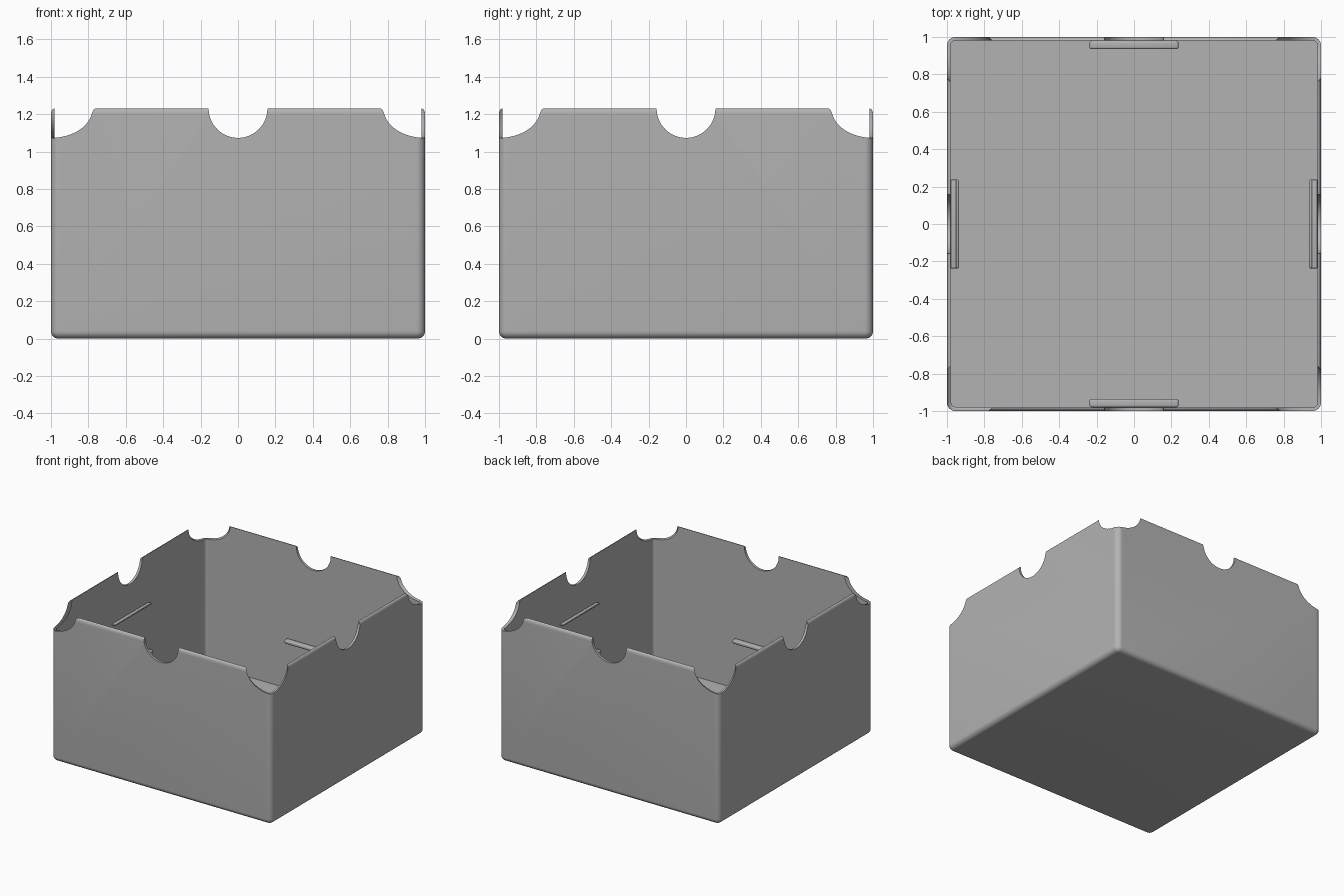
import bpy, bmesh
from math import sin, cos, pi, radians
from mathutils import Matrix, Vector

cube = bpy.data.objects.get("Cube")
if cube:
    bpy.data.objects.remove(cube, do_unlink=True)

HEIGHT = 1.23
WALL = 0.02
FLOOR = 0.04
EDGE = 0.04
NOTCH = 0.157

grey = bpy.data.materials.new("plain_grey")
grey.use_nodes = True
grey.diffuse_color = (0.45, 0.45, 0.45, 1)
grey.node_tree.nodes["Principled BSDF"].inputs["Base Color"].default_value = grey.diffuse_color


def make_object(name, bm):
    bmesh.ops.recalc_face_normals(bm, faces=bm.faces)
    mesh = bpy.data.meshes.new(name)
    bm.to_mesh(mesh)
    bm.free()
    mesh.materials.append(grey)
    obj = bpy.data.objects.new(name, mesh)
    bpy.context.collection.objects.link(obj)
    return obj


def activate(obj):
    bpy.ops.object.select_all(action="DESELECT")
    obj.select_set(True)
    bpy.context.view_layer.objects.active = obj


def rounded_square(bm, half, radius, z, steps=8):
    ring = []
    for corner in range(4):
        start = corner * pi / 2
        turn = Matrix.Rotation(start, 3, "Z")
        centre = turn @ Vector((half - radius, half - radius, z))
        for i in range(steps + 1):
            a = start + i / steps * pi / 2
            ring.append(bm.verts.new(centre + Vector((cos(a), sin(a), 0)) * radius))
    return ring


# Tray shell: one profile of (inset, corner radius, height) from base to inner floor
profile = []
for i in range(9):
    a = i / 8 * pi / 2
    inset = EDGE * (1 - sin(a))
    profile.append((inset, EDGE + 0.005 - inset, EDGE * (1 - cos(a))))
for i in range(7):
    a = i / 6 * pi / 2
    inset = WALL * 0.9 * (1 - cos(a))
    profile.append((inset, EDGE + 0.005 - inset, HEIGHT - 0.03 * (1 - sin(a))))
profile += [(WALL, EDGE - WALL + 0.005, HEIGHT), (WALL, EDGE - WALL + 0.005, FLOOR)]

bm = bmesh.new()
rings = [rounded_square(bm, 1 - inset, r, z) for inset, r, z in profile]
for low, high in zip(rings, rings[1:]):
    for i in range(len(low)):
        j = (i + 1) % len(low)
        bm.faces.new((low[i], low[j], high[j], high[i]))
bm.faces.new(rings[0])
bm.faces.new(rings[-1])
tray = make_object("tray_shell", bm)

# Finger notches: four cylinders cross the rim through the sides and corners
for i in range(4):
    bm = bmesh.new()
    bmesh.ops.create_cone(bm, cap_ends=True, segments=64, radius1=NOTCH, radius2=NOTCH, depth=4,
                          matrix=Matrix.Translation((0, 0, HEIGHT))
                          @ Matrix.Rotation(i * pi / 4, 4, "Z") @ Matrix.Rotation(pi / 2, 4, "X"))
    cutter = make_object("notch_cutter", bm)
    cutter.hide_render = True
    cut = tray.modifiers.new("notch", "BOOLEAN")
    cut.operation = "DIFFERENCE"
    cut.solver = "EXACT"
    cut.object = cutter
    activate(tray)
    bpy.ops.object.modifier_apply(modifier=cut.name)
    bpy.data.objects.remove(cutter, do_unlink=True)
activate(tray)
bpy.ops.object.shade_smooth_by_angle(angle=radians(30))


# Support ribs on the inner walls
def rib(name, side, z, depth, thickness):
    bm = bmesh.new()
    size = Matrix.Diagonal((0.475, depth + 0.01, thickness, 1))
    bmesh.ops.create_cube(bm, size=1, matrix=Matrix.Translation((0, -0.985 + depth / 2 + 0.01, z)) @ size)
    bmesh.ops.bevel(bm, geom=bm.edges[:], offset=thickness * 0.35, segments=3, profile=0.5, affect="EDGES")
    bmesh.ops.rotate(bm, verts=bm.verts, matrix=Matrix.Rotation(side * pi / 2, 3, "Z"))
    activate(make_object(name, bm))
    bpy.ops.object.shade_smooth_by_angle(angle=radians(30))


for side, label in enumerate(("front", "left", "back", "right")):
    rib(label + "_rib", side, 0.44, 0.035, 0.03)
for side, label in ((1, "left"), (3, "right")):
    rib(label + "_upper_rib", side, 0.83, 0.02, 0.012)
